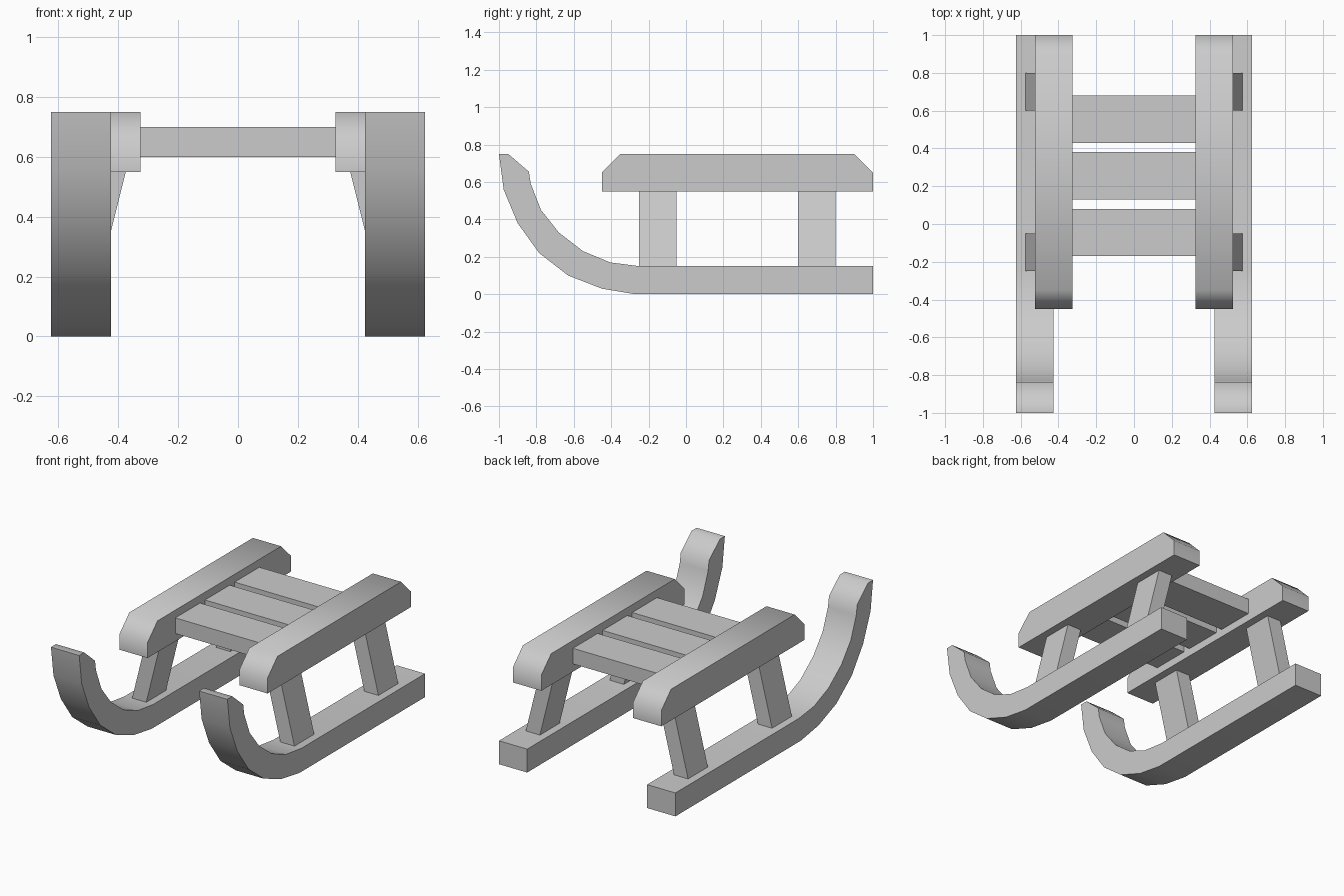
import bpy, bmesh, math

if "Cube" in bpy.data.objects:
    bpy.data.objects.remove(bpy.data.objects["Cube"])


def add_object(name, bm, mirror=False, smooth=False):
    bmesh.ops.recalc_face_normals(bm, faces=bm.faces)
    mesh = bpy.data.meshes.new(name)
    bm.to_mesh(mesh)
    bm.free()
    obj = bpy.data.objects.new(name, mesh)
    bpy.context.collection.objects.link(obj)
    if mirror:
        mod = obj.modifiers.new("mirror", 'MIRROR')
        mod.use_axis[0] = True
        mod.use_mirror_merge = False
    if smooth:
        bpy.ops.object.select_all(action='DESELECT')
        obj.select_set(True)
        bpy.context.view_layer.objects.active = obj
        bpy.ops.object.shade_smooth_by_angle(angle=math.radians(50))
    return obj


def extrude(name, points, offset, **kw):
    """Extrude a flat outline of 3D points along an offset vector."""
    bm = bmesh.new()
    face = bm.faces.new([bm.verts.new(p) for p in points])
    new = bmesh.ops.extrude_face_region(bm, geom=[face])["geom"]
    verts = [v for v in new if isinstance(v, bmesh.types.BMVert)]
    bmesh.ops.translate(bm, verts=verts, vec=offset)
    return add_object(name, bm, **kw)


# runners: side outline with upturned front tips
runner = [(1, 0), (-0.27, 0), (-0.45, 0.03), (-0.63, 0.10), (-0.785, 0.22),
          (-0.90, 0.38), (-0.975, 0.56), (-1, 0.75), (-0.95, 0.75),
          (-0.84, 0.655), (-0.83, 0.59), (-0.775, 0.45), (-0.68, 0.33),
          (-0.55, 0.23), (-0.405, 0.17), (-0.25, 0.15), (1, 0.15)]
extrude("runner", [(0.425, y, z) for y, z in runner], (0.2, 0, 0),
        mirror=True, smooth=True)

# side rails with chamfered upper ends
rail = [(-0.45, 0.55), (1, 0.55), (1, 0.65), (0.9, 0.75),
        (-0.35, 0.75), (-0.45, 0.65)]
extrude("side_rail", [(0.325, y, z) for y, z in rail], (0.2, 0, 0),
        mirror=True, smooth=True)

# slanted posts between runners and rails
post = [(0.475, 0.15), (0.575, 0.15), (0.475, 0.55), (0.375, 0.55)]
for name, y in (("front_post", -0.25), ("back_post", 0.6)):
    extrude(name, [(x, y, z) for x, z in post], (0, 0.2, 0), mirror=True)

# seat slats
for i in range(3):
    y = -0.17 + 0.3 * i
    outline = [(y, 0.6), (y + 0.25, 0.6), (y + 0.25, 0.7), (y, 0.7)]
    extrude(f"seat_slat_{i + 1}", [(-0.325, a, z) for a, z in outline],
            (0.65, 0, 0))
